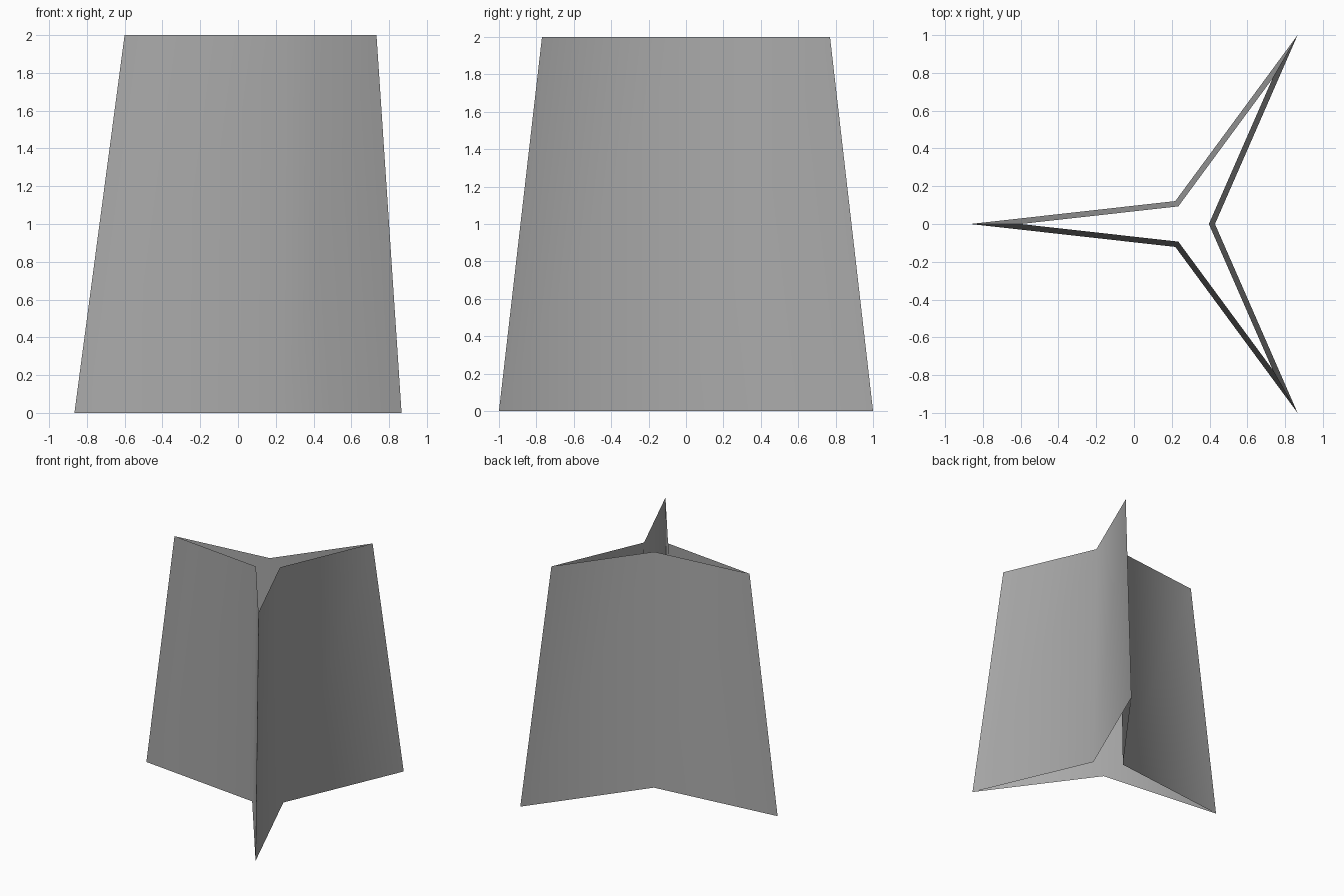
import bpy
import bmesh
from math import cos, sin, pi, radians, sqrt

# Remove the default cube
cube = bpy.data.objects.get("Cube")
if cube:
    bpy.data.objects.remove(cube, do_unlink=True)

ARMS = 3
HEIGHT = 2.0
TIP = 2 / sqrt(3)        # radius of the arm tips at the base
NOTCH = 0.14             # radius of the inner corners at the base
TAPER = 0.77             # size of the top outline against the base
CENTRE_X = TIP * 0.25    # puts the bounding box in the middle

# Plain grey surface
grey = bpy.data.materials.new("plain_grey")
colour = (0.4, 0.4, 0.4, 1.0)
grey.diffuse_color = colour
grey.use_nodes = True
grey.node_tree.nodes["Principled BSDF"].inputs["Base Color"].default_value = colour


def star_ring(bm, scale, z):
    """Three-pointed star outline, counter-clockwise, first tip facing -x."""
    ring = []
    for i in range(ARMS * 2):
        radius = scale * (TIP if i % 2 == 0 else NOTCH)
        angle = pi + i * pi / ARMS
        ring.append(bm.verts.new((CENTRE_X + radius * cos(angle), radius * sin(angle), z)))
    return ring


# Tapered star-shaped shell, open at the top and the bottom
bm = bmesh.new()
base = star_ring(bm, 1.0, 0.0)
top = star_ring(bm, TAPER, HEIGHT)
for i in range(len(base)):
    j = (i + 1) % len(base)
    bm.faces.new((base[i], base[j], top[j], top[i]))

mesh = bpy.data.meshes.new("star_shell")
bm.to_mesh(mesh)
bm.free()
mesh.materials.append(grey)
shell = bpy.data.objects.new("star_shell", mesh)
bpy.context.collection.objects.link(shell)

# Soft inner corners, crisp arm tips
bpy.ops.object.select_all(action='DESELECT')
shell.select_set(True)
bpy.context.view_layer.objects.active = shell
bpy.ops.object.shade_smooth_by_angle(angle=radians(80))
